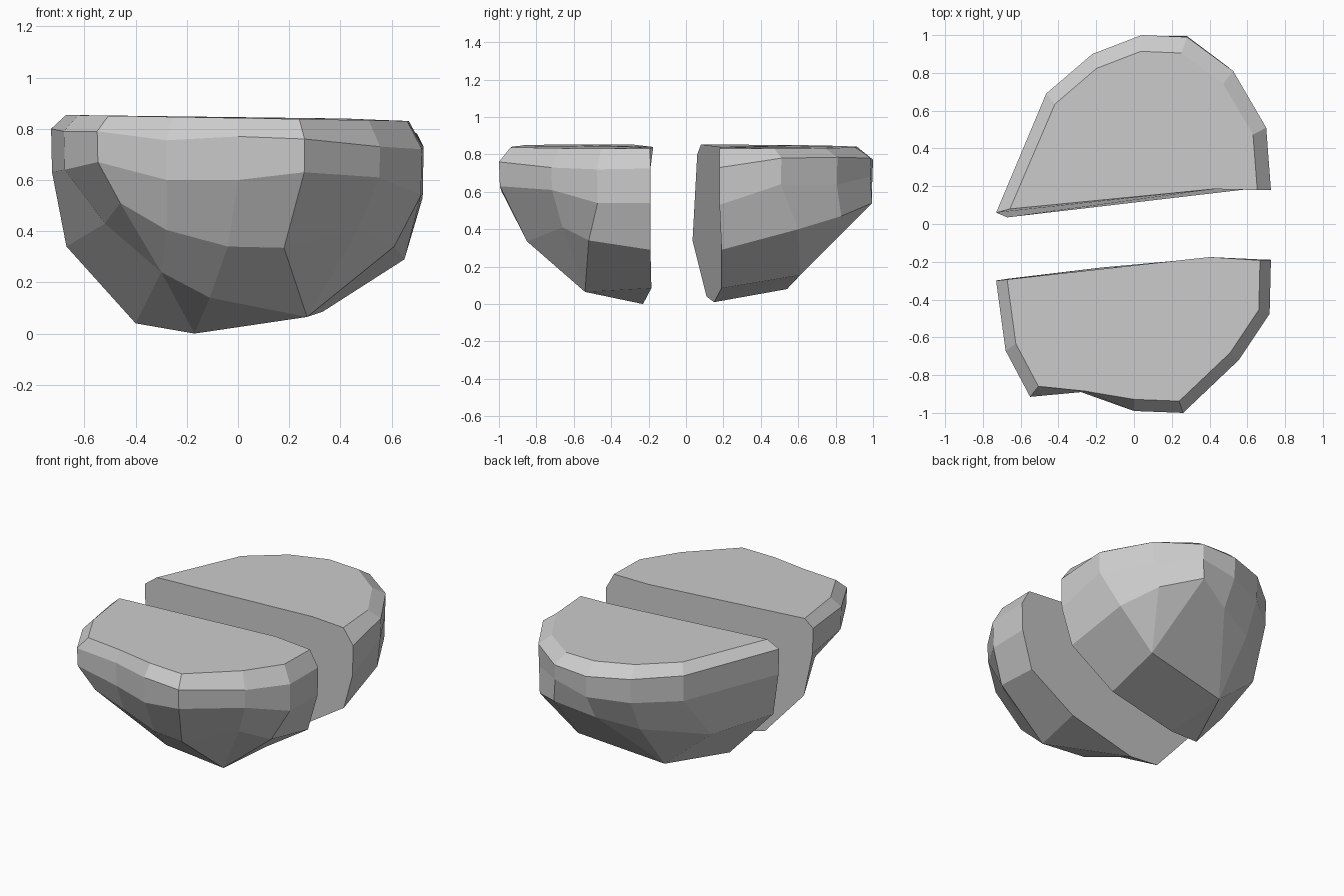
import bpy, bmesh

if "Cube" in bpy.data.objects:
    bpy.data.objects.remove(bpy.data.objects["Cube"])


def rock_half(name, rim, low, base, base_map, keel, lip, pivot, inset, top_y={}):
    """Loft top, shoulder, waist, low and base rows, then cap top, keel and split face."""
    bm = bmesh.new()
    new = bm.verts.new
    px, py = pivot
    # rim entries: x, y, shoulder height, waist height
    top = [new((px + (x - px) * inset, top_y.get(i, py + (y - py) * inset), 0.842 - 0.016 * x))
           for i, (x, y, _, _) in enumerate(rim)]
    shoulder = [new((x, y, z)) for x, y, z, _ in rim]
    waist = [new((x * 0.995, y * 0.995, z)) for x, y, _, z in rim]
    lower = [new(p) for p in low]
    feet = [new(p) for p in base]
    foot = [feet[i] for i in base_map]
    k, l = new(keel), new(lip)

    def face(verts):
        verts = list(dict.fromkeys(verts))
        if len(verts) > 2:
            bm.faces.new(verts)

    rows = [top, shoulder, waist, lower, foot]
    for a, b in zip(rows, rows[1:]):
        for i in range(len(rim) - 1):
            face([a[i], a[i + 1], b[i + 1], b[i]])
    for a, b in zip(feet, feet[1:]):
        face([a, b, k])
    face(top + [l])
    # split face
    face([r[0] for r in rows] + [k] + [r[-1] for r in reversed(rows)] + [l])
    bmesh.ops.recalc_face_normals(bm, faces=bm.faces)
    mesh = bpy.data.meshes.new(name)
    bm.to_mesh(mesh)
    bm.free()
    ob = bpy.data.objects.new(name, mesh)
    bpy.context.collection.objects.link(ob)


# front half of the split boulder
rock_half(
    "front_rock_half",
    rim=[(-.73, -.30, .80, .63), (-.68, -.67, .79, .64), (-.55, -.915, .79, .67),
         (-.28, -.89, .755, .60), (0, -.99, .77, .60), (.26, -1.0, .76, .63),
         (.555, -.72, .73, .61), (.718, -.475, .72, .54), (.725, -.19, .725, .54)],
    low=[(-.67, -.29, .34), (-.52, -.62, .43), (-.46, -.85, .51), (-.28, -.80, .405),
         (-.04, -.83, .34), (.18, -.85, .335), (.47, -.66, .41), (.61, -.52, .34),
         (.65, -.19, .29)],
    base=[(-.40, -.26, .04), (-.30, -.62, .24), (-.11, -.60, .14), (.27, -.54, .065),
          (.33, -.185, .085)],
    base_map=[0, 1, 1, 1, 2, 3, 3, 3, 4],
    keel=(-.17, -.23, 0), lip=(.40, -.175, .84), pivot=(0, -.22), inset=.92,
    top_y={3: -.885})

# back half of the split boulder
rock_half(
    "back_rock_half",
    rim=[(-.73, .06, .80, .63), (-.465, .69, .79, .62), (-.22, .90, .78, .62),
         (.04, 1.0, .77, .63), (.28, .99, .78, .68), (.525, .81, .785, .64),
         (.70, .51, .78, .64), (.725, .18, .73, .53)],
    low=[(-.67, .035, .34), (-.53, .49, .34), (-.22, .80, .41), (.04, .90, .46),
         (.28, .995, .54), (.50, .83, .47), (.61, .60, .40), (.65, .19, .29)],
    base=[(-.40, .11, .04), (-.22, .54, .08), (.37, .61, .155), (.33, .19, .085)],
    base_map=[0, 1, 1, 1, 2, 2, 2, 3],
    keel=(-.17, .15, .01), lip=(.42, .185, .84), pivot=(0, .14), inset=.90,
    top_y={0: .08, 7: .18})
